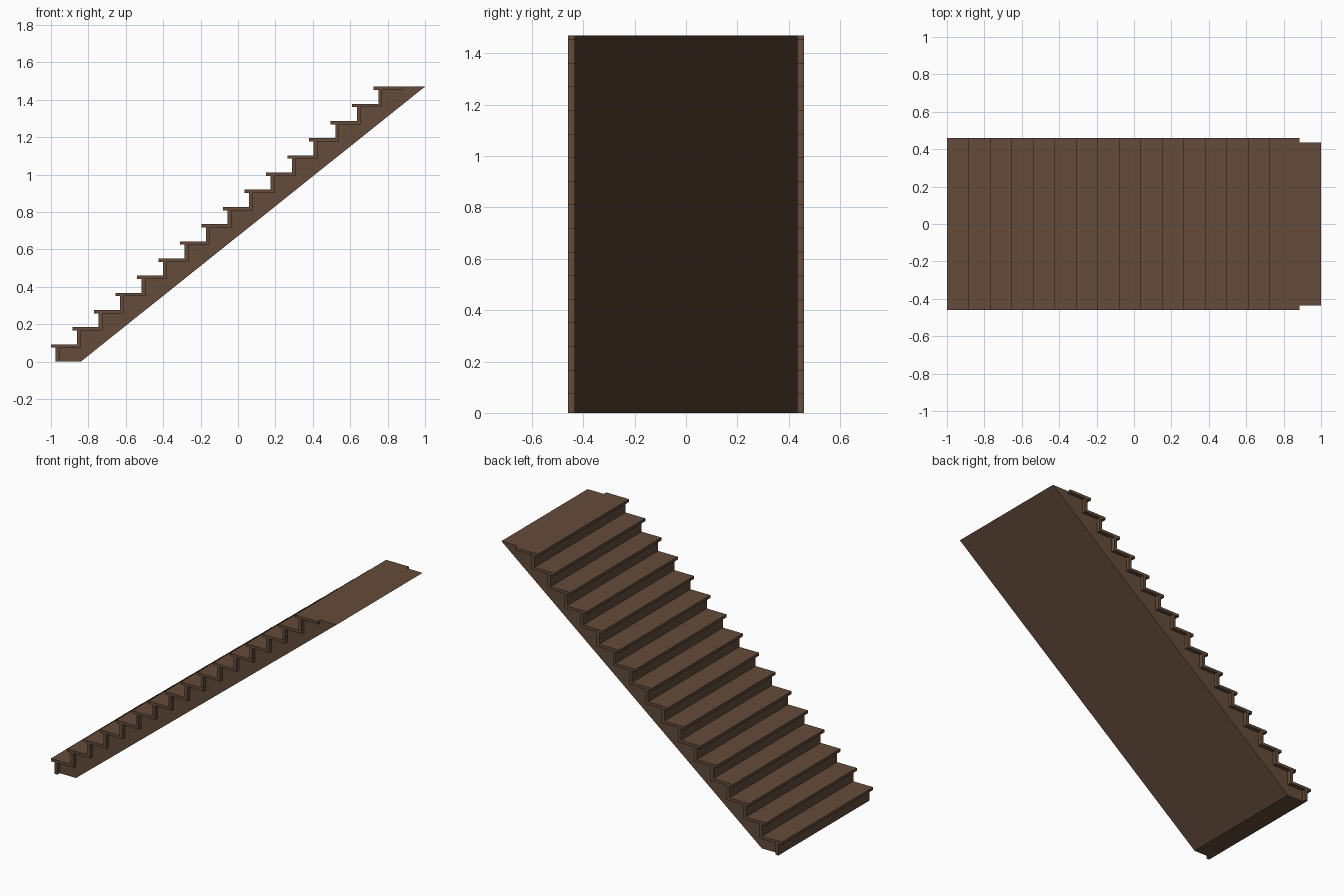
import bpy, bmesh

if "Cube" in bpy.data.objects:
    bpy.data.objects.remove(bpy.data.objects["Cube"])

STEPS = 16
RISE = 1.47 / STEPS
RUN = 0.115
NOSE, THICK, TREAD = 0.025, 0.018, 0.02   # nosing overhang, tread and riser thickness
HALF_W, HALF_BODY = 0.46, 0.435

wood = bpy.data.materials.new("dark brown wood")
wood.diffuse_color = (0.127, 0.072, 0.043, 1)
wood.use_nodes = True
wood.node_tree.nodes["Principled BSDF"].inputs["Base Color"].default_value = wood.diffuse_color


def extrude_profile(name, pts, half):
    """Extrude an x-z outline symmetrically along y."""
    bm = bmesh.new()
    face = bm.faces.new([bm.verts.new((x, -half, z)) for x, z in pts])
    res = bmesh.ops.extrude_face_region(bm, geom=[face])
    verts = [v for v in res["geom"] if isinstance(v, bmesh.types.BMVert)]
    bmesh.ops.translate(bm, verts=verts, vec=(0, 2 * half, 0))
    bmesh.ops.recalc_face_normals(bm, faces=bm.faces)
    me = bpy.data.meshes.new(name)
    bm.to_mesh(me)
    bm.free()
    me.materials.append(wood)
    ob = bpy.data.objects.new(name, me)
    bpy.context.collection.objects.link(ob)
    return ob


def slab(name, x0, x1, z0, z1):
    return extrude_profile(name, [(x0, z0), (x1, z0), (x1, z1), (x0, z1)], HALF_W)


# treads and risers, slightly wider than the body
for i in range(STEPS):
    x, z = -1 + i * RUN, i * RISE
    top = z + RISE
    slab(f"riser_{i + 1}", x + NOSE, x + NOSE + TREAD, z, top - THICK)
    slab(f"tread_{i + 1}", x, x + RUN + NOSE + TREAD, top - THICK, top)

# solid stair body: stepped on top, sloped underneath
profile = []
for i in range(STEPS):
    x = -1 + i * RUN + NOSE + TREAD
    profile.append((x, 0 if i == 0 else i * RISE - THICK))
    profile.append((x, (i + 1) * RISE - THICK))
end_x = -1 + STEPS * RUN + NOSE + TREAD
top_z = STEPS * RISE
profile += [(end_x, top_z - THICK), (end_x, top_z), (1.0, top_z), (-0.84, 0)]
extrude_profile("stair_body", profile, HALF_BODY)
